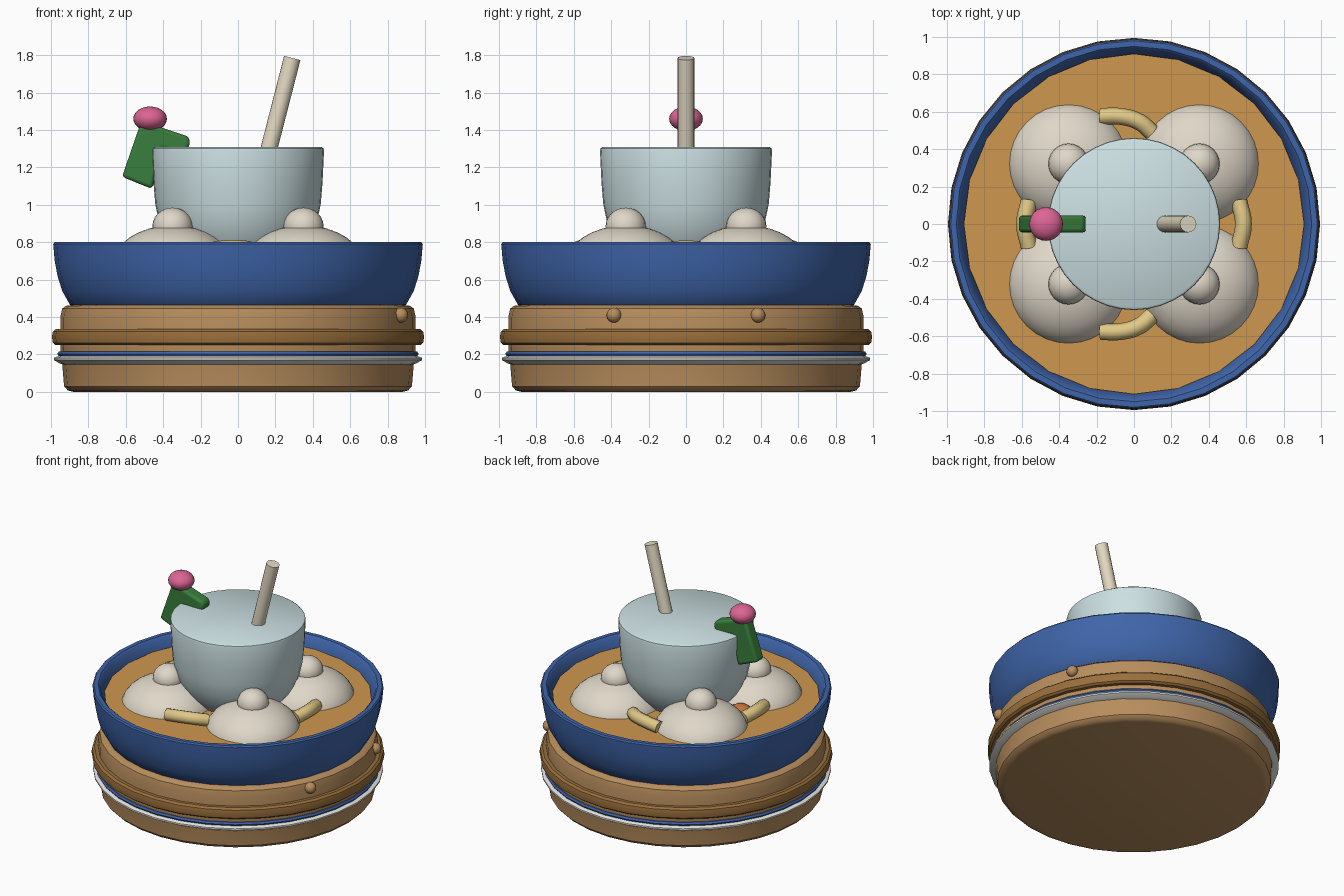
import bpy, bmesh, math
from mathutils import Vector

if "Cube" in bpy.data.objects:
    bpy.data.objects.remove(bpy.data.objects["Cube"])


def mat(name, rgb):
    m = bpy.data.materials.new(name)
    m.diffuse_color = (*rgb, 1)
    m.use_nodes = True
    m.node_tree.nodes["Principled BSDF"].inputs["Base Color"].default_value = m.diffuse_color
    return m


WOOD = mat("wood", (.48, .27, .11))
DARK = mat("dark_wood", (.32, .16, .045))
BLUE = mat("blue", (.05, .13, .40))
WHITE = mat("white", (.80, .79, .75))
SOUP = mat("broth", (.62, .31, .08))
DOUGH = mat("dough", (.74, .68, .58))
GLASS = mat("cup_pale_blue", (.60, .74, .76))
STRAW = mat("straw_cream", (.78, .70, .54))
GREEN = mat("green", (.04, .21, .045))
PINK = mat("pink", (.72, .13, .30))
YELLOW = mat("noodle_yellow", (.75, .58, .24))
ORANGE = mat("orange", (.55, .17, .04))


def finish(ob, material, angle=35):
    ob.data.materials.append(material)
    bpy.ops.object.select_all(action='DESELECT')
    ob.select_set(True)
    bpy.context.view_layer.objects.active = ob
    bpy.ops.object.shade_smooth_by_angle(angle=math.radians(angle))
    return ob


def from_bmesh(name, bm, material):
    bmesh.ops.recalc_face_normals(bm, faces=bm.faces)
    me = bpy.data.meshes.new(name)
    bm.to_mesh(me)
    bm.free()
    ob = bpy.data.objects.new(name, me)
    bpy.context.collection.objects.link(ob)
    return finish(ob, material)


def lathe(name, profile, material, sides=32, loop=False):
    """Revolve (radius, z) points; a loop profile makes a ring, else ends are capped."""
    bm = bmesh.new()
    rings = []
    for r, z in profile:
        rings.append([bm.verts.new((r * math.cos(2 * math.pi * i / sides),
                                    r * math.sin(2 * math.pi * i / sides), z))
                      for i in range(sides)])
    pairs = list(zip(rings, rings[1:]))
    if loop:
        pairs.append((rings[-1], rings[0]))
    else:
        bm.faces.new(rings[0])
        bm.faces.new(rings[-1])
    for a, b in pairs:
        for i in range(sides):
            j = (i + 1) % sides
            bm.faces.new((a[i], a[j], b[j], b[i]))
    return from_bmesh(name, bm, material)


def ball(name, loc, size, material, seg=24):
    bpy.ops.mesh.primitive_uv_sphere_add(segments=seg, ring_count=seg // 2, radius=1, location=loc)
    ob = bpy.context.object
    ob.name = name
    ob.scale = size
    return finish(ob, material)


def tube(name, pts, radius, material):
    """Capped round tube following a smooth path."""
    cu = bpy.data.curves.new(name, 'CURVE')
    cu.dimensions = '3D'
    cu.bevel_depth = radius
    cu.bevel_resolution = 2
    cu.use_fill_caps = True
    sp = cu.splines.new('BEZIER')
    sp.bezier_points.add(len(pts) - 1)
    for bp, p in zip(sp.bezier_points, pts):
        bp.co = p
        bp.handle_left_type = bp.handle_right_type = 'AUTO'
    sp.resolution_u = 4
    tmp = bpy.data.objects.new(name + "_path", cu)
    bpy.context.collection.objects.link(tmp)
    me = bpy.data.meshes.new_from_object(tmp.evaluated_get(bpy.context.evaluated_depsgraph_get()))
    bpy.data.objects.remove(tmp)
    me.materials.clear()
    ob = bpy.data.objects.new(name, me)
    bpy.context.collection.objects.link(ob)
    return finish(ob, material, 50)


# Wooden base with rounded edges
lathe("base", [(.88, 0), (.91, .008), (.93, .03), (.94, .15), (.95, .20), (.95, .40),
               (.94, .445), (.92, .46), (.88, .465)], WOOD)
lathe("base_band", [(.93, .25), (.975, .25), (.99, .262), (.995, .293), (.99, .322),
                    (.975, .335), (.93, .335)], DARK, loop=True)

# Plate rim with blue trim
lathe("plate_rim", [(.92, .145), (.945, .148), (.985, .17), (.985, .182), (.95, .195),
                    (.92, .195)], WHITE, loop=True)
lathe("plate_trim", [(.93, .188), (.958, .188), (.966, .203), (.958, .216), (.93, .216)],
      BLUE, loop=True)

# Pegs on the right side
for s, side in ((-1, "front"), (1, "back")):
    ball("peg_" + side, (.87, s * .385, .41), (.04, .04, .04), WOOD, 16)

# Bowl and broth
lathe("bowl", [(.89, .46), (.90, .468), (.94, .54), (.965, .62), (.98, .70), (.988, .79),
               (.98, .80), (.95, .80), (.938, .79), (.92, .73), (.89, .66)], BLUE, loop=True)
lathe("broth", [(.89, .64), (.91, .72)], SOUP, 24)

# Four dumplings with top knots
for sx in (-1, 1):
    for sy in (-1, 1):
        tag = ("left" if sx < 0 else "right") + ("_front" if sy < 0 else "_back")
        ball("dumpling_" + tag, (sx * .35, sy * .322, .67), (.325, .325, .22), DOUGH, 32)
        ball("knot_" + tag, (sx * .35, sy * .322, .885), (.108, .108, .1), DOUGH)

# Noodles between the dumplings
for s, side in ((-1, "front"), (1, "back")):
    tube("noodle_" + side, [(-.18, s * .575, .75), (-.07, s * .575, .765),
                            (.03, s * .545, .765), (.095, s * .49, .75)], .045, YELLOW)
for s, side in ((-1, "left"), (1, "right")):
    tube("noodle_" + side, [(s * .56, -.125, .75), (s * .585, 0, .765), (s * .56, .125, .75)],
         .045, YELLOW)
ball("orange_piece", (-.46, 0, .735), (.08, .06, .045), ORANGE, 12)

# Cup with rounded bottom
lathe("cup", [(.26, .68), (.31, .72), (.375, .80), (.42, .90), (.442, 1.0), (.452, 1.12),
              (.46, 1.29), (.457, 1.302), (.445, 1.31)], GLASS, 40)

# Straw
a, b = Vector((.14, 0, 1.2)), Vector((.29, 0, 1.785))
bpy.ops.mesh.primitive_cylinder_add(vertices=16, radius=.045, depth=(b - a).length,
                                    location=(a + b) / 2)
straw = bpy.context.object
straw.name = "straw"
straw.rotation_euler = (b - a).to_track_quat('Z', 'Y').to_euler()
finish(straw, STRAW)

# Bent leaf hooked over the cup edge
outline = [(-.62, 1.15), (-.525, 1.425), (-.49, 1.44), (-.265, 1.365), (-.255, 1.33),
           (-.28, 1.275), (-.40, 1.30), (-.46, 1.085)]
bm = bmesh.new()
face = bm.faces.new([bm.verts.new((x, -.045, z)) for x, z in outline])
new = bmesh.ops.extrude_face_region(bm, geom=[face])["geom"]
bmesh.ops.translate(bm, vec=(0, .09, 0), verts=[v for v in new if isinstance(v, bmesh.types.BMVert)])
leaf = from_bmesh("leaf", bm, GREEN)
bev = leaf.modifiers.new("round", 'BEVEL')
bev.width = .025
bev.segments = 3

# Blossom
ball("blossom", (-.47, 0, 1.46), (.09, .09, .066), PINK)
